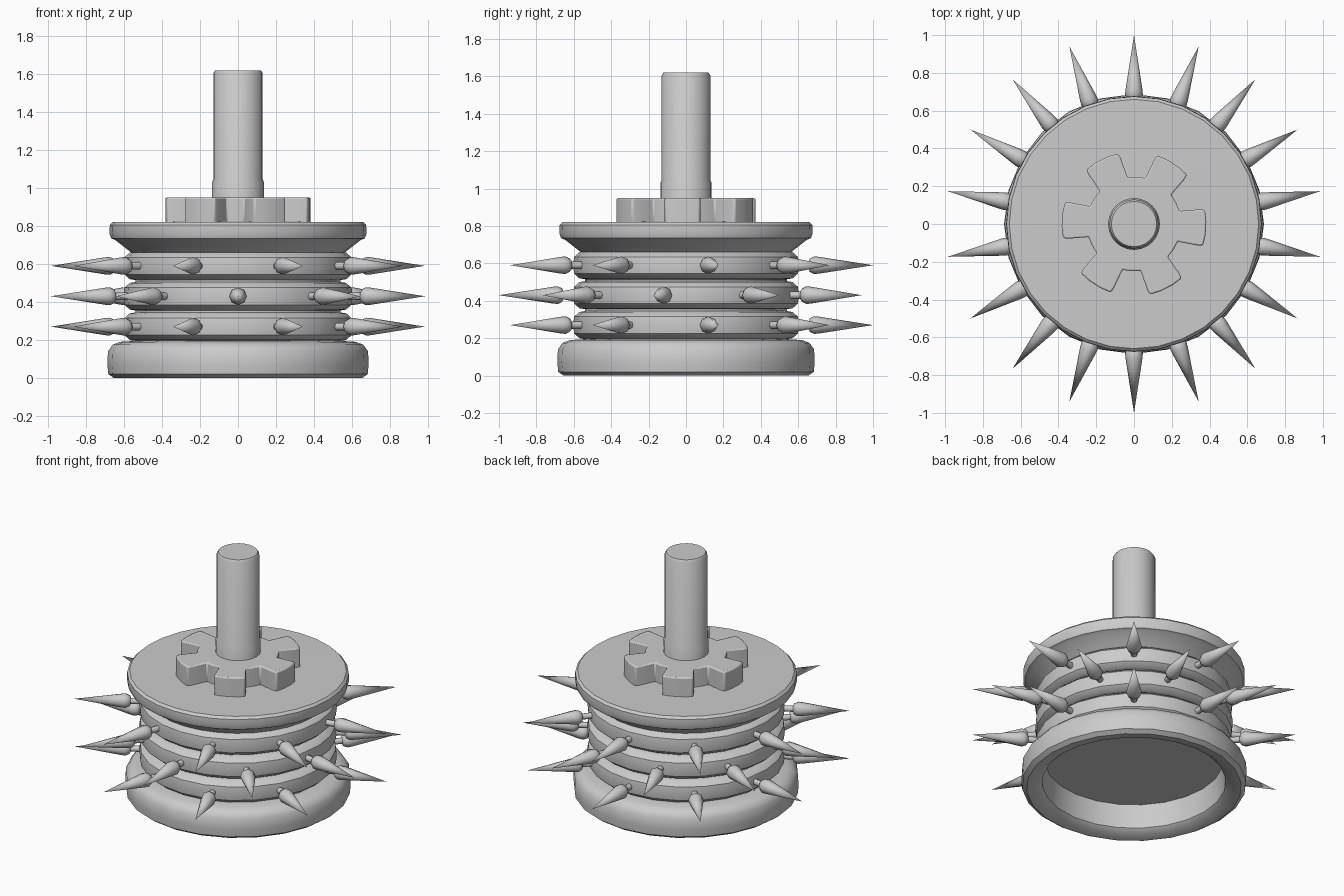
import bpy, bmesh
from math import sin, cos, pi, radians
from mathutils import Matrix

if "Cube" in bpy.data.objects:
    bpy.data.objects.remove(bpy.data.objects["Cube"])


def make(name, bm, angle=40):
    bmesh.ops.remove_doubles(bm, verts=bm.verts[:], dist=1e-5)
    bmesh.ops.recalc_face_normals(bm, faces=bm.faces[:])
    me = bpy.data.meshes.new(name)
    bm.to_mesh(me)
    bm.free()
    ob = bpy.data.objects.new(name, me)
    bpy.context.collection.objects.link(ob)
    bpy.ops.object.select_all(action='DESELECT')
    ob.select_set(True)
    bpy.context.view_layer.objects.active = ob
    bpy.ops.object.shade_smooth_by_angle(angle=radians(angle))
    return ob


def lathe(bm, profile, n, mat=Matrix()):
    """Spin an (r, z) profile that starts and ends on the axis."""
    rings = []
    for r, z in profile:
        if r == 0:
            rings.append([bm.verts.new(mat @ Matrix.Translation((0, 0, z)).translation)] * n)
        else:
            rings.append([bm.verts.new(mat @ Matrix.Translation(
                (r * cos(2 * pi * i / n), r * sin(2 * pi * i / n), z)).translation) for i in range(n)])
    for a, b in zip(rings, rings[1:]):
        for i in range(n):
            j = (i + 1) % n
            vs = list(dict.fromkeys((a[i], a[j], b[j], b[i])))
            bm.faces.new(vs)


def turned(name, profile, n):
    bm = bmesh.new()
    lathe(bm, profile, n)
    return make(name, bm)


# Hollow base ring and the grooved body above it
body = [(0, .19), (.545, .19), (.56, .035), (.59, .01), (.655, 0), (.683, .02),
        (.688, .07), (.685, .14), (.66, .175), (.62, .19), (.54, .195)]
for z in (.27, .43, .59):
    body += [(.54, z - .075), (.57, z - .07), (.598, z - .045), (.604, z),
             (.598, z + .045), (.57, z + .07), (.54, z + .075)]
body += [(.54, .66), (0, .66)]
turned("grooved_body", body, 24)

# Flared top plate
turned("top_plate", [(0, .65), (.55, .65), (.575, .67), (.645, .725), (.668, .735), (.677, .76),
                     (.675, .805), (.66, .82), (0, .825)], 32)

# Centre shaft with a slightly wider collar
turned("shaft", [(0, .82), (.137, .82), (.137, 1.03), (.13, 1.045), (.13, 1.605),
                 (.12, 1.62), (0, 1.62)], 24)

# Six-tooth gear
bm = bmesh.new()
pts = []
for k in range(6):
    c = radians(-3 + 60 * k)
    for r, a in ((.25, -19), (.36, -15.5), (.383, -14), (.383, -5), (.383, 5), (.383, 14),
                 (.36, 15.5), (.25, 19), (.25, 30)):
        pts.append((r * cos(c + radians(a)), r * sin(c + radians(a)), .81))
face = bm.faces.new([bm.verts.new(p) for p in pts])
ext = bmesh.ops.extrude_face_region(bm, geom=[face])
top = [v for v in ext["geom"] if isinstance(v, bmesh.types.BMVert)]
bmesh.ops.translate(bm, verts=top, vec=(0, 0, .14))
gear = make("gear", bm, 30)
bev = gear.modifiers.new("soft_edges", 'BEVEL')
bev.width = .008
bev.segments = 2

# Three rows of nine spikes, the middle row staggered
spike = [(0, .5), (.02, .5), (.02, .655), (.036, .662), (.047, .685), (.045, .71), (0, 1.0)]
for name, z, start in (("lower", .27, 90), ("middle", .43, -90), ("upper", .59, 90)):
    bm = bmesh.new()
    for k in range(9):
        m = (Matrix.Translation((0, 0, z)) @ Matrix.Rotation(radians(start + 40 * k), 4, 'Z')
             @ Matrix.Rotation(pi / 2, 4, 'Y'))
        lathe(bm, spike, 8, m)
    make(name + "_spikes", bm, 50)
